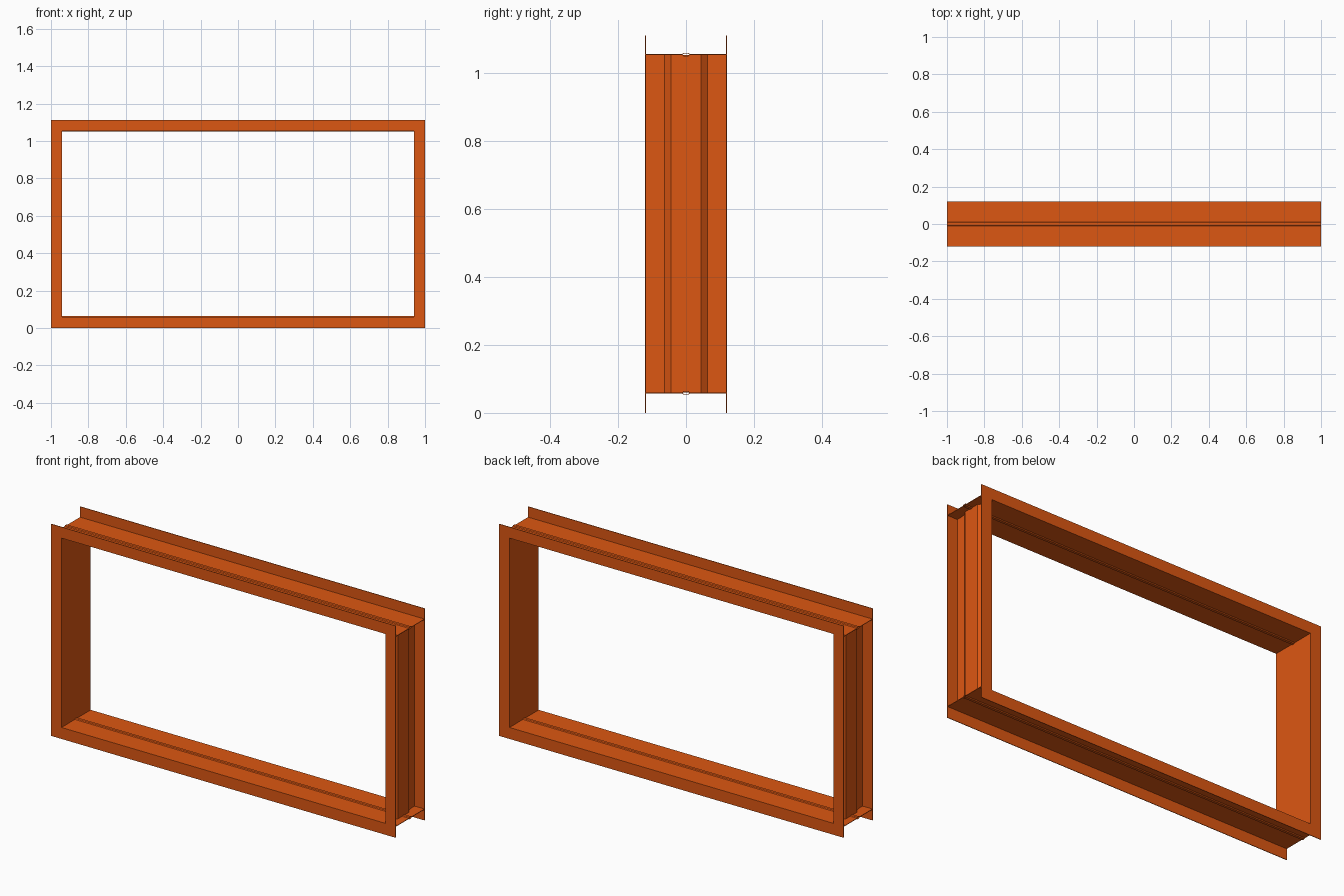
import bpy
import bmesh
from mathutils import Vector

if "Cube" in bpy.data.objects:
    bpy.data.objects.remove(bpy.data.objects["Cube"])

HALF_X = 1.0      # half length
HALF_Y = 0.121    # half depth
HEIGHT = 1.112
FLANGE = 0.060    # flange depth
T = 0.003         # sheet thickness

paint = bpy.data.materials.new("orange_paint")
paint.diffuse_color = (0.72, 0.095, 0.006, 1)
paint.use_nodes = True
paint.node_tree.nodes["Principled BSDF"].inputs["Base Color"].default_value = paint.diffuse_color


def offset_path(path, t, closed):
    """Mitred offset of a 2D path to its left side."""
    pts = [Vector(p) for p in path]
    n = len(pts)
    normals = []
    for i in range(n if closed else n - 1):
        d = (pts[(i + 1) % n] - pts[i]).normalized()
        normals.append(Vector((-d.y, d.x)))
    out = []
    for i, p in enumerate(pts):
        a = normals[i - 1] if (closed or i > 0) else normals[0]
        b = normals[i] if i < len(normals) else normals[-1]
        out.append(p + (a + b) * (t / (1 + a.dot(b))))
    return out


def sheet(name, path, t, start, end, place, closed=False):
    """Extrude a thin folded sheet; place(u, v, s) maps profile to space."""
    rings = [[Vector(p) for p in path], offset_path(path, t, closed)]
    bm = bmesh.new()
    grid = [[[bm.verts.new(place(p.x, p.y, s)) for p in ring]
             for s in (start, end)] for ring in rings]
    n = len(path)
    for i in range(n if closed else n - 1):
        j = (i + 1) % n
        for g in grid:
            bm.faces.new((g[0][i], g[0][j], g[1][j], g[1][i]))
        for e in (0, 1):
            bm.faces.new((grid[0][e][i], grid[0][e][j], grid[1][e][j], grid[1][e][i]))
    if not closed:
        for i in (0, n - 1):
            bm.faces.new((grid[0][0][i], grid[0][1][i], grid[1][1][i], grid[1][0][i]))
    bmesh.ops.recalc_face_normals(bm, faces=bm.faces)
    mesh = bpy.data.meshes.new(name)
    bm.to_mesh(mesh)
    bm.free()
    mesh.materials.append(paint)
    obj = bpy.data.objects.new(name, mesh)
    bpy.context.collection.objects.link(obj)
    return obj


# Profiles: u = depth (y), v = distance outward from the opening
channel = [(-HALF_Y, FLANGE), (-HALF_Y, 0), (HALF_Y, 0), (HALF_Y, FLANGE)]
angle = [(-HALF_Y, FLANGE), (-HALF_Y, 0), (-0.010, 0)]
bead = [(-0.012, 0.0015), (-0.007, -0.004), (0.007, -0.004),
        (0.012, 0.0015), (0.007, 0.007), (-0.007, 0.007)]
hat = [(-0.080, T), (-0.063, T), (-0.043, 0.019),
       (0.043, 0.019), (0.063, T), (0.080, T)]

# Top and bottom rails: two angles joined by a hollow centre bead
for label, z0, out in (("bottom", FLANGE, -1), ("top", HEIGHT - FLANGE + 0.002, 1)):
    depth = 1 if out < 0 else (FLANGE - 0.002) / FLANGE
    for side, sy in (("front", 1), ("back", -1)):
        sheet(f"{label}_rail_{side}", angle, T, -HALF_X, HALF_X,
              lambda u, v, s: (s, sy * u, z0 + out * v * depth))
    sheet(f"{label}_rail_bead", bead, 0.0015, -HALF_X, HALF_X,
          lambda u, v, s: (s, u, z0 + out * v), closed=True)

# Side posts: channel with a raised stiffener on the outside
for label, sx in (("left", -1), ("right", 1)):
    def place(u, v, s):
        return (sx * (HALF_X - FLANGE + v), u, s)
    sheet(f"{label}_post", channel, T, FLANGE, HEIGHT - FLANGE + 0.002, place)
    sheet(f"{label}_post_stiffener", hat, 0.002, FLANGE, HEIGHT - FLANGE + 0.002, place)
